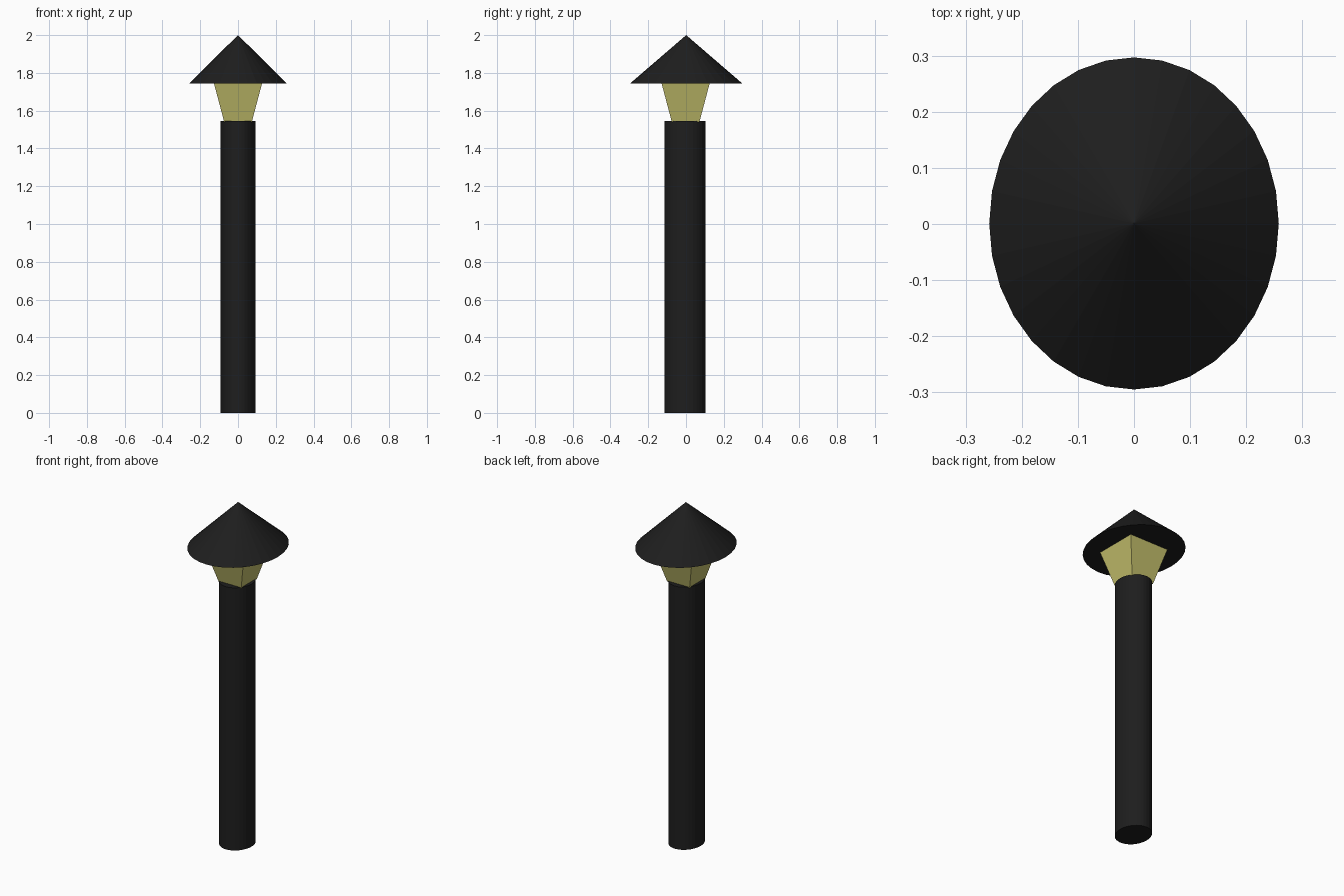
import bpy
from math import pi, sqrt

if "Cube" in bpy.data.objects:
    bpy.data.objects.remove(bpy.data.objects["Cube"])


def material(name, color):
    m = bpy.data.materials.new(name)
    m.diffuse_color = color
    m.use_nodes = True
    m.node_tree.nodes["Principled BSDF"].inputs["Base Color"].default_value = m.diffuse_color
    return m


def tapered(name, sides, r_bottom, r_top, z0, z1, mat, y=0.0, y_scale=1.0, turn=0.0):
    """Closed cylinder, cone or frustum standing between z0 and z1."""
    bpy.ops.mesh.primitive_cone_add(vertices=sides, radius1=r_bottom, radius2=r_top,
                                    depth=z1 - z0, location=(0, y, (z0 + z1) / 2),
                                    rotation=(0, 0, turn))
    ob = bpy.context.object
    ob.name = name
    ob.scale.y = y_scale
    ob.data.materials.append(mat)
    return ob


black = material("black_metal", (0.013, 0.013, 0.013, 1))
glow = material("lamp_glass", (0.55, 0.52, 0.15, 1))

# Slightly oval post
tapered("post", 32, 0.0925, 0.0925, 0.0, 1.545, black, y=-0.005, y_scale=1.17)

# Square glass lantern, flaring upwards
tapered("lantern_glass", 4, 0.073 * sqrt(2), 0.128 * sqrt(2), 1.54, 1.747, glow,
        y=-0.002, turn=pi / 4)

# Oval pointed roof
tapered("roof", 32, 0.258, 0.0, 1.745, 2.0, black, y=0.001, y_scale=1.147)
